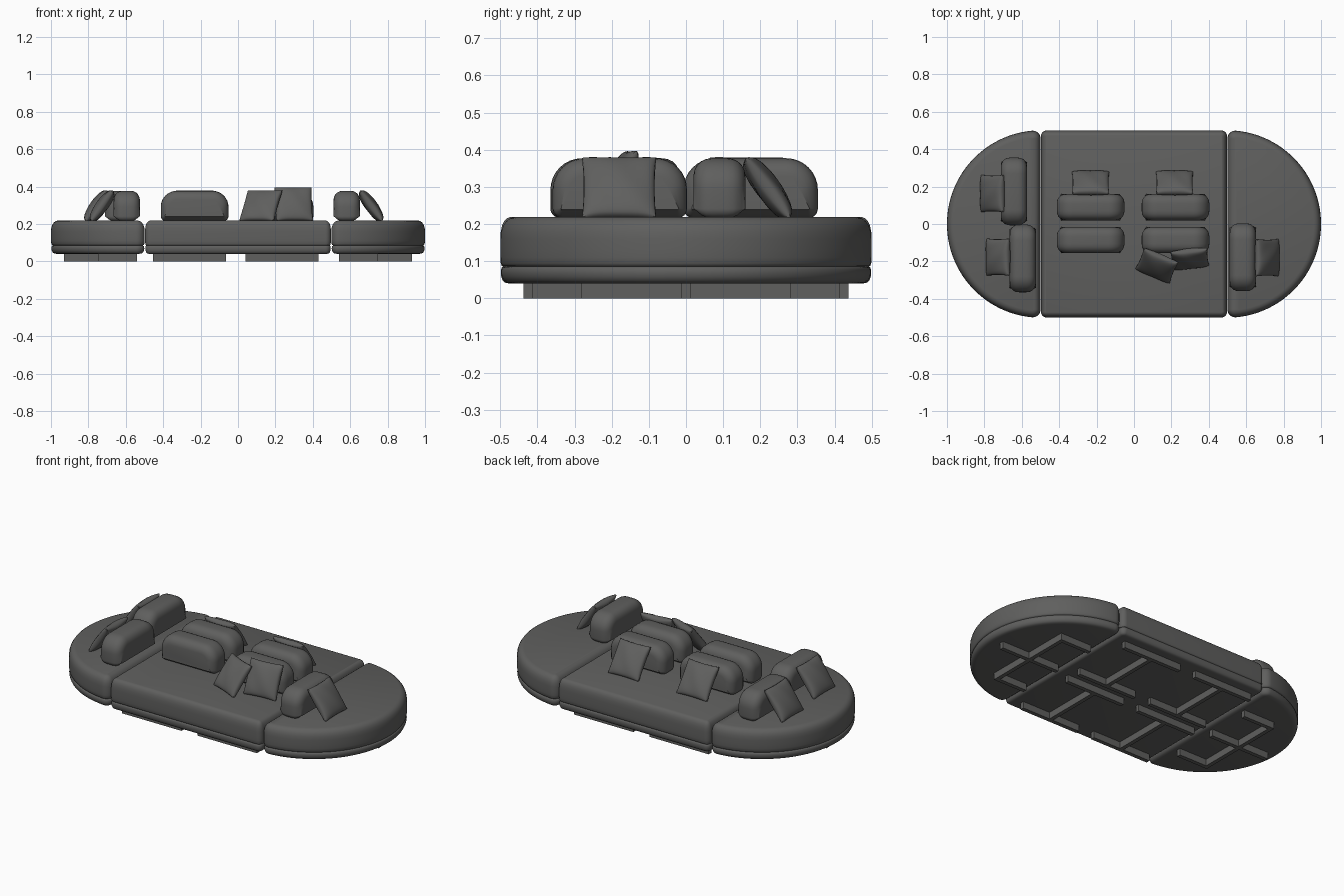
import bpy, bmesh, math
from mathutils import Matrix, Vector

if "Cube" in bpy.data.objects:
    bpy.data.objects.remove(bpy.data.objects["Cube"])

PI = math.pi
rad = math.radians

# Dark grey upholstery
fabric = bpy.data.materials.new("dark_fabric")
fabric.diffuse_color = (.115, .115, .112, 1)
fabric.use_nodes = True
fabric.node_tree.nodes["Principled BSDF"].inputs["Base Color"].default_value = fabric.diffuse_color


def finish(bm, name, matrix=Matrix(), smooth=True):
    bmesh.ops.remove_doubles(bm, verts=bm.verts, dist=1e-5)
    bmesh.ops.recalc_face_normals(bm, faces=bm.faces)
    me = bpy.data.meshes.new(name)
    bm.to_mesh(me)
    bm.free()
    me.materials.append(fabric)
    ob = bpy.data.objects.new(name, me)
    bpy.context.collection.objects.link(ob)
    ob.matrix_world = matrix
    if smooth:
        bpy.ops.object.select_all(action='DESELECT')
        ob.select_set(True)
        bpy.context.view_layer.objects.active = ob
        bpy.ops.object.shade_smooth_by_angle(angle=rad(40))
    return ob


def outline(arcs, inset):
    """Closed outline made of arcs (cx, cy, r, a0, a1, steps), moved inward by inset."""
    pts = []
    for cx, cy, r, a0, a1, n in arcs:
        q = max(r - inset, 0.003)
        for i in range(n + 1):
            a = a0 + (a1 - a0) * i / n
            pts.append((cx + q * math.cos(a), cy + q * math.sin(a)))
    return pts


def loft(name, arcs, profile, matrix=Matrix()):
    """Stack inset outlines along z; profile = (inset, z)."""
    bm = bmesh.new()
    rings = [[bm.verts.new((x, y, z)) for x, y in outline(arcs, d)] for d, z in profile]
    n = len(rings[0])
    for a, b in zip(rings, rings[1:]):
        for i in range(n):
            j = (i + 1) % n
            bm.faces.new((a[i], a[j], b[j], b[i]))
    bm.faces.new(rings[0][::-1])
    bm.faces.new(rings[-1])
    return finish(bm, name, matrix)


def box_arcs(x0, x1, y0, y1, r_low, r_high, n=8):
    a, b = r_low, r_high
    return [(x1 - a, y0 + a, a, -PI / 2, 0, n), (x1 - b, y1 - b, b, 0, PI / 2, n),
            (x0 + b, y1 - b, b, PI / 2, PI, n), (x0 + a, y0 + a, a, PI, 1.5 * PI, n)]


def half_disc_arcs(x0, R, r):
    yc = math.sqrt((R - r) ** 2 - r ** 2)
    th = math.atan2(yc, r)
    return [(x0, 0, R, -th, th, 64), (x0 + r, yc, r, th, PI, 8),
            (x0 + r, -yc, r, PI, 2 * PI - th, 8)]


# Seat platforms: lower band and thick upper cushion, parted by a shallow seam
BAND = [(.034, .040), (.018, .042), (.009, .048), (.004, .058), (.002, .068), (.003, .078), (.006, .083), (.014, .086)]
SEAT = [(.014, .084), (.006, .087), (.002, .094), (.0, .11), (0, .13), (0, .16), (.002, .180),
        (.007, .196), (.015, .208), (.025, .215), (.038, .219)]
middle = box_arcs(-.497, .497, -.5, .5, .03, .03)
end = half_disc_arcs(.499, .501, .043)
turn = Matrix.Rotation(PI, 4, 'Z')
for label, arcs, m, k in (("middle", middle, Matrix(), .7), ("right", end, Matrix(), 1), ("left", end, turn, 1)):
    loft(label + "_base_band", arcs, [(d * k, z) for d, z in BAND], m)
    loft(label + "_seat", arcs, [(d * k, z) for d, z in SEAT], m)

# Back cushions: rounded silhouette with soft front and back edges
back_arcs = box_arcs(-.181, .181, 0, .161, .026, .085)
half = [(.0, .02), (.002, .036), (.008, .049), (.018, .060), (.032, .067), (.046, .070)]
BACK = [(d, -t) for d, t in reversed(half)] + half
for i, (x, y, yaw) in enumerate([(-.232, .09, 0), (-.232, -.086, 0), (.222, .09, 0), (.222, -.086, 0),
                                 (-.642, .174, 90), (-.595, -.184, 90), (.581, -.178, 90)]):
    m = Matrix.Translation((x, y, .216)) @ Matrix.Rotation(rad(yaw), 4, 'Z') @ Matrix.Rotation(PI / 2, 4, 'X')
    loft(f"back_cushion_{i + 1}", back_arcs, BACK, m)


# Throw pillows: two puffed sheets with pinched corners
def pillow(name, loc, yaw, lean, s=.1, thick=.033, n=18):
    bm = bmesh.new()
    for side in (1, -1):
        grid = []
        for i in range(n + 1):
            row = []
            for j in range(n + 1):
                u = math.sin((i / n - .5) * PI)
                v = math.sin((j / n - .5) * PI)
                x = s * u * (1 - .045 * (1 - v * v))
                y = s * v * (1 - .045 * (1 - u * u))
                puff = max((1 - u * u) * (1 - v * v), 0) ** .34
                z = side * thick * puff * (1 + .06 * math.sin(5 * u + 3 * v + side))
                row.append(bm.verts.new((x, y, z)))
            grid.append(row)
        for i in range(n):
            for j in range(n):
                bm.faces.new((grid[i][j], grid[i + 1][j], grid[i + 1][j + 1], grid[i][j + 1]))
    m = (Matrix.Translation(loc) @ Matrix.Rotation(rad(yaw), 4, 'Z')
         @ Matrix.Rotation(rad(90 - lean), 4, 'X'))
    finish(bm, name, m)


for i, (x, y, z, yaw, lean) in enumerate([
        (-.232, .22, .297, 180, 36), (.217, .22, .297, 180, 36),
        (-.757, .163, .297, -90, 36), (-.727, -.177, .297, -90, 36), (.712, -.18, .297, 90, 36),
        (.122, -.223, .297, -23, 36), (.298, -.186, .306, 6, 26)]):
    pillow(f"throw_pillow_{i + 1}", (x, y, z), yaw, lean)


# Plank feet
def plank(name, x0, x1, y0, y1):
    bm = bmesh.new()
    bmesh.ops.create_cube(bm, size=1)
    for v in bm.verts:
        v.co = Vector(((x0, x1)[v.co.x > 0], (y0, y1)[v.co.y > 0], (0, .042)[v.co.z > 0]))
    finish(bm, name, smooth=False)


T = .012
# Middle platform: four I-shaped frames
for label, x0, x1 in (("mid_left", -.455, -.065), ("mid_right", .04, .43)):
    xc = (x0 + x1) / 2
    for side, s in (("front", -1), ("back", 1)):
        for k, y in (("inner", .05), ("outer", .425)):
            plank(f"{label}_{side}_{k}_foot", x0, x1, s * y - T, s * y + T)
        plank(f"{label}_{side}_cross_foot", xc - T, xc + T, *sorted((s * .05, s * .425)))
# End platforms: a cross with short bars at the tips, reaching toward the middle
for label, s in (("left", -1), ("right", 1)):
    plank(f"{label}_long_foot", *sorted((s * .54, s * .93)), -T, T)
    plank(f"{label}_cross_foot", s * .735 - T, s * .735 + T, -.27, .27)
    for side, y in (("front", -.27), ("back", .27)):
        plank(f"{label}_{side}_short_foot", *sorted((s * .54, s * .747)), y - T, y + T)
